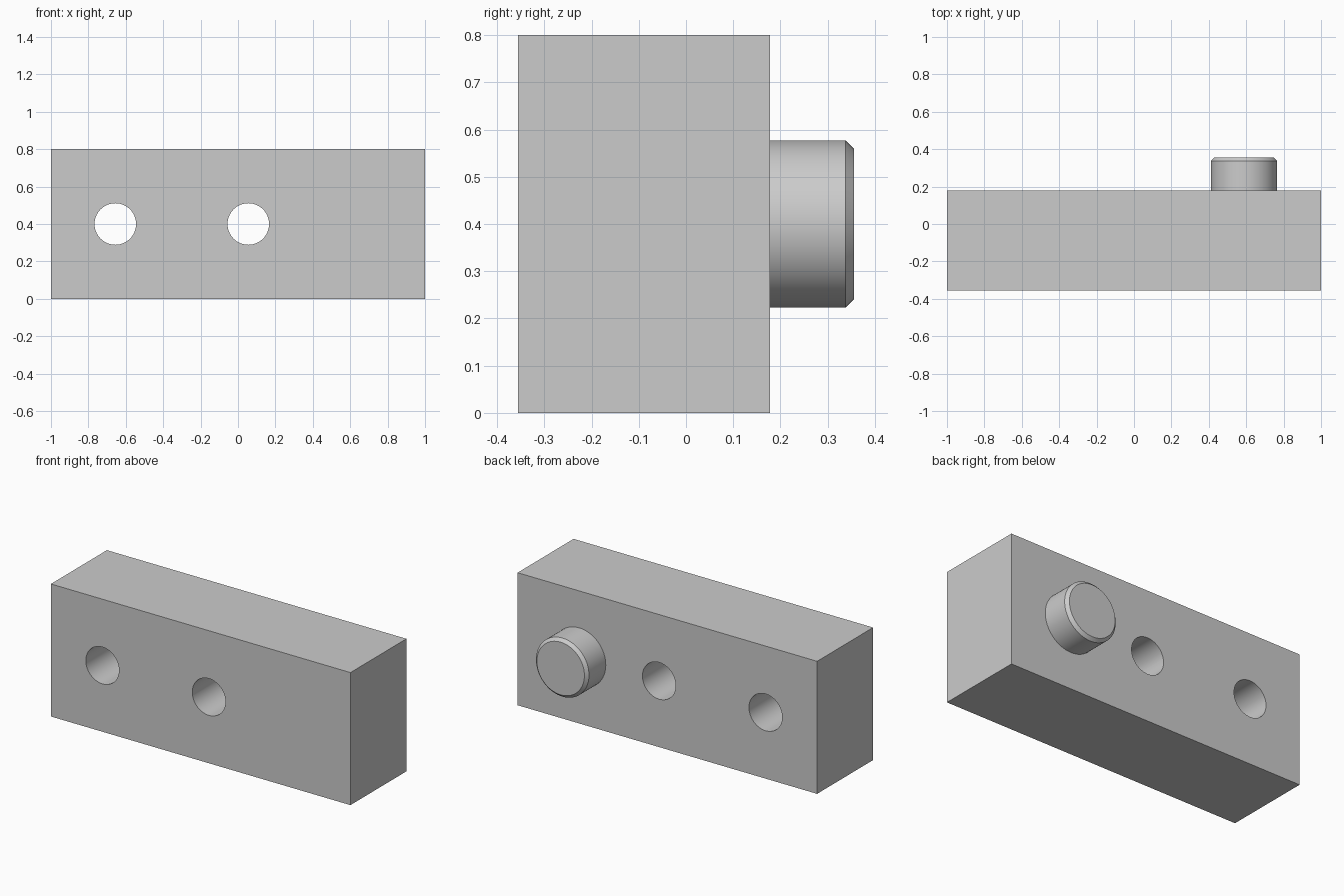
import bpy
import math

cube = bpy.data.objects.get("Cube")
if cube:
    bpy.data.objects.remove(cube, do_unlink=True)

# Material
grey = bpy.data.materials.new("plain_grey")
grey.use_nodes = True
colour = (0.6, 0.6, 0.6, 1)
grey.diffuse_color = colour
grey.node_tree.nodes["Principled BSDF"].inputs["Base Color"].default_value = colour

FRONT, BACK, PEG_END = -0.356, 0.178, 0.356
HEIGHT = 0.8


def cylinder_y(name, x, radius, y0, y1):
    """Cylinder lying along y at mid height."""
    bpy.ops.mesh.primitive_cylinder_add(
        vertices=64, radius=radius, depth=y1 - y0,
        location=(x, (y0 + y1) / 2, HEIGHT / 2), rotation=(math.pi / 2, 0, 0))
    obj = bpy.context.object
    obj.name = name
    return obj


def apply_modifier(obj, mod):
    bpy.context.view_layer.objects.active = obj
    bpy.ops.object.modifier_apply(modifier=mod.name)


def finish(obj):
    """Give the part its colour and smooth its round walls."""
    obj.data.materials.clear()
    obj.data.materials.append(grey)
    bpy.ops.object.select_all(action='DESELECT')
    obj.select_set(True)
    bpy.context.view_layer.objects.active = obj
    bpy.ops.object.shade_smooth_by_angle(angle=math.radians(30))


# Block
bpy.ops.mesh.primitive_cube_add(size=1, location=(0, (FRONT + BACK) / 2, HEIGHT / 2))
block = bpy.context.object
block.name = "block"
block.scale = (2, BACK - FRONT, HEIGHT)
bpy.ops.object.transform_apply(location=False, rotation=False, scale=True)

# Two through holes
for x in (-0.656, 0.055):
    cutter = cylinder_y("hole_cutter", x, 0.111, FRONT - 0.1, BACK + 0.1)
    cutter.hide_render = True
    mod = block.modifiers.new("hole", 'BOOLEAN')
    mod.operation = 'DIFFERENCE'
    mod.solver = 'EXACT'
    mod.object = cutter
    apply_modifier(block, mod)
    bpy.data.objects.remove(cutter, do_unlink=True)
finish(block)

# Peg with a chamfered end, seated slightly inside the block
peg = cylinder_y("peg", 0.588, 0.177, BACK - 0.05, PEG_END)
bevel = peg.modifiers.new("chamfer", 'BEVEL')
bevel.width = 0.018
bevel.segments = 1
bevel.limit_method = 'ANGLE'
bevel.angle_limit = math.radians(60)
apply_modifier(peg, bevel)
finish(peg)
